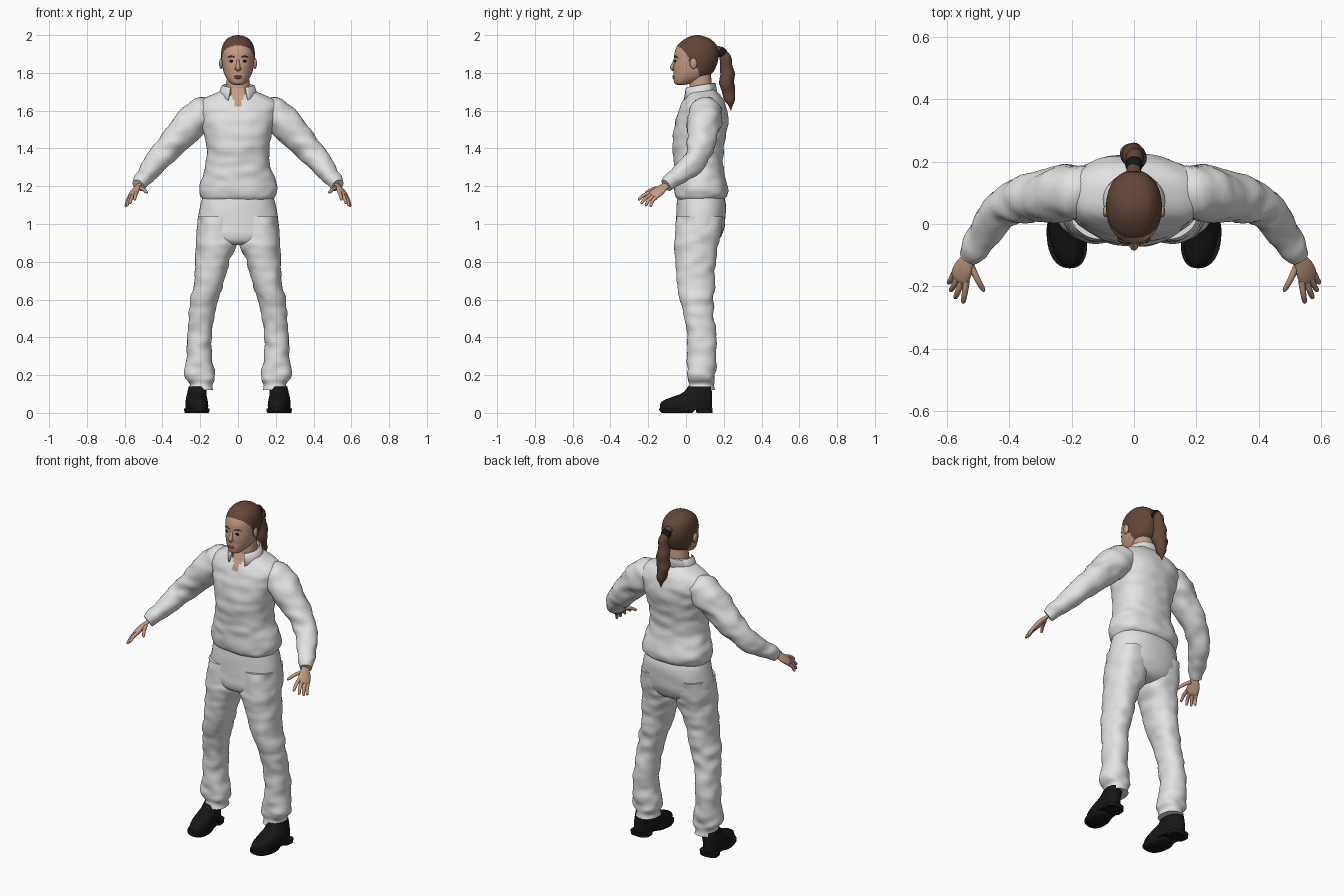
import bpy, bmesh, math
from mathutils import Vector, noise

if "Cube" in bpy.data.objects:
    bpy.data.objects.remove(bpy.data.objects["Cube"])


def material(name, r, g, b):
    m = bpy.data.materials.new(name)
    m.diffuse_color = (r, g, b, 1)
    m.use_nodes = True
    m.node_tree.nodes["Principled BSDF"].inputs["Base Color"].default_value = m.diffuse_color
    return m


CLOTH = material("white_cloth", 0.76, 0.76, 0.76)
SKIN = material("skin", 0.56, 0.33, 0.225)
HAIR = material("brown_hair", 0.125, 0.06, 0.04)
BLACK = material("black_leather", 0.008, 0.008, 0.008)
LIPS = material("lips", 0.42, 0.19, 0.14)


def smooth_rows(rows, sub):
    """Catmull-Rom interpolation between rows of numbers."""
    out = []
    for i in range(len(rows) - 1):
        a, b, c, d = (rows[max(0, min(len(rows) - 1, i + k))] for k in (-1, 0, 1, 2))
        for j in range(sub):
            t = j / sub
            out.append([0.5 * (2 * q + (r - p) * t + (2 * p - 5 * q + 4 * r - s) * t * t
                               + (3 * q - p - 3 * r + s) * t ** 3)
                        for p, q, r, s in zip(a, b, c, d)])
    return out + [list(rows[-1])]


def skin_rings(name, rings, mats, rule=None, angle=60):
    bm = bmesh.new()
    loops = [[bm.verts.new(p) for p in ring] for ring in rings]
    n = len(loops[0])
    for a, b in zip(loops, loops[1:]):
        for i in range(n):
            bm.faces.new((a[i], a[(i + 1) % n], b[(i + 1) % n], b[i]))
    bm.faces.new(loops[0])
    bm.faces.new(loops[-1])
    bmesh.ops.recalc_face_normals(bm, faces=bm.faces)
    if rule:
        for f in bm.faces:
            f.material_index = rule(f.calc_center_median())
    return finish(name, bm, mats, angle)


def finish(name, bm, mats, angle=60):
    me = bpy.data.meshes.new(name)
    bm.to_mesh(me)
    bm.free()
    for m in mats:
        me.materials.append(m)
    ob = bpy.data.objects.new(name, me)
    bpy.context.collection.objects.link(ob)
    bpy.ops.object.select_all(action='DESELECT')
    ob.select_set(True)
    bpy.context.view_layer.objects.active = ob
    bpy.ops.object.shade_smooth_by_angle(angle=math.radians(angle))
    return ob


def wrinkle(p, amount):
    return amount * noise.noise(Vector((p.x * 12, p.y * 12, p.z * 22)))


def loft(name, rows, mats, s=1, n=40, sub=4, power=2.3, fold=0, shear=0, rule=None):
    """Rows are (z, front y, back y, half width, centre x)."""
    rings = []
    for z, yf, yb, hw, cx in smooth_rows(rows, sub):
        ring = []
        for i in range(n):
            a = 2 * math.pi * i / n
            c, d = math.cos(a), math.sin(a)
            u = math.copysign(abs(c) ** (2 / power), c)
            v = math.copysign(abs(d) ** (2 / power), d)
            y = (yf + yb) / 2 + v * (yb - yf) / 2
            p = Vector((cx + u * hw + shear * y, y, z))
            w = wrinkle(p, fold)
            ring.append((s * (p.x + w * c), p.y + w * d, z))
        rings.append(ring)
    return skin_rings(name, rings, mats, rule)


def tube(name, rows, mat, s=1, n=20, sub=4, flat=1.0, ref=(1, 0.3, 0), fold=0):
    """Rows are (x, y, z, radius)."""
    pts = smooth_rows(rows, sub)
    rings = []
    for i, (x, y, z, r) in enumerate(pts):
        t = (Vector(pts[min(i + 1, len(pts) - 1)][:3]) - Vector(pts[max(i - 1, 0)][:3])).normalized()
        u = Vector(ref)
        u = (u - t * u.dot(t)).normalized()
        v = t.cross(u)
        ring = []
        for k in range(n):
            a = 2 * math.pi * k / n
            d = u * math.cos(a) + v * math.sin(a) * flat
            p = Vector((x, y, z)) + d * max(r, 0.001)
            p += d * wrinkle(p, fold)
            ring.append((s * p.x, p.y, p.z))
        rings.append(ring)
    return skin_rings(name, rings, [mat])


def ball(name, loc, size, mat):
    bm = bmesh.new()
    bmesh.ops.create_uvsphere(bm, u_segments=16, v_segments=10, radius=1)
    for v in bm.verts:
        v.co = Vector(loc) + Vector(a * b for a, b in zip(v.co, size))
    return finish(name, bm, [mat])


# Shirt with an open V neck
loft("shirt", [(1.13, -.045, .195, .185, 0), (1.15, -.056, .217, .2, 0), (1.19, -.06, .222, .206, 0),
               (1.25, -.062, .206, .19, 0), (1.32, -.062, .195, .17, 0), (1.40, -.07, .2, .166, 0),
               (1.48, -.068, .215, .18, 0), (1.55, -.055, .222, .2, 0), (1.60, -.037, .22, .212, 0),
               (1.64, -.022, .207, .205, 0), (1.67, -.004, .19, .168, 0), (1.70, .008, .165, .1, 0),
               (1.72, .015, .15, .07, 0)],
     [CLOTH, SKIN], n=96, sub=6, fold=.007,
     rule=lambda c: int(c.z > 1.6 and c.y < .06 and abs(c.x) < (c.z - 1.6) * .42))

# Seat of the trousers
loft("trouser_seat", [(1.17, -.04, .19, .18, 0), (1.10, -.05, .212, .2, 0), (1.0, -.055, .206, .215, 0),
                      (.94, -.058, .188, .213, 0), (.905, -.045, .16, .17, 0), (.89, -.02, .12, .08, 0)],
     [CLOTH], fold=.004)

# Neck and folded collar
loft("neck", [(1.58, .0, .14, .06, 0), (1.70, .015, .14, .062, 0), (1.76, .02, .135, .06, 0),
              (1.81, .02, .13, .055, 0)], [SKIN], power=2)
bm = bmesh.new()
rows = []
for i in range(33):
    a = math.radians(28 + 304 * i / 32)
    back = (1 - math.cos(a)) / 2
    rows.append([bm.verts.new((r * math.sin(a), .072 - q * math.cos(a), z0 + (z1 - z0) * back))
                 for r, q, z0, z1 in ((.074, .07, 1.66, 1.68), (.078, .076, 1.722, 1.748), (.088, .084, 1.715, 1.745),
                                      (.112, .096, 1.648, 1.685))])
for a, b in zip(rows, rows[1:]):
    for k in range(3):
        bm.faces.new((a[k], b[k], b[k + 1], a[k + 1]))
bmesh.ops.recalc_face_normals(bm, faces=bm.faces)
collar = finish("collar", bm, [CLOTH], 50)
collar.modifiers.new("thickness", 'SOLIDIFY').thickness = .006

# Head, with the hair coloured above a hairline
LINE = [(-.2, 1.95), (-.045, 1.945), (-.02, 1.925), (.01, 1.89), (.022, 1.835), (.06, 1.825),
        (.075, 1.775), (.11, 1.745), (.3, 1.74)]


def hairline(c):
    for (y0, z0), (y1, z1) in zip(LINE, LINE[1:]):
        if y0 <= c.y < y1:
            return int(c.z > z0 + (z1 - z0) * (c.y - y0) / (y1 - y0))
    return 1


loft("head", [(1.737, -.048, -.005, .02, 0), (1.745, -.061, .03, .038, 0), (1.77, -.066, .10, .06, 0),
              (1.80, -.066, .14, .075, 0), (1.83, -.067, .158, .082, 0), (1.87, -.063, .17, .088, 0),
              (1.91, -.06, .172, .089, 0), (1.95, -.042, .16, .08, 0), (1.98, -.005, .127, .058, 0),
              (1.995, .028, .09, .03, 0), (2.0, .052, .066, .006, 0)],
     [SKIN, HAIR], n=96, sub=8, power=2.1, rule=hairline)

# Face
tube("nose", [(0, -.056, 1.878, .006), (0, -.066, 1.85, .009), (0, -.072, 1.828, .013), (0, -.062, 1.814, .009)],
     SKIN, n=12)
ball("upper_lip", (0, -.066, 1.782, ), (.021, .006, .005), LIPS)
ball("lower_lip", (0, -.065, 1.773), (.018, .006, .005), LIPS)
for s, side in ((1, "left"), (-1, "right")):
    ball(side + "_eye", (s * .034, -.056, 1.862), (.013, .005, .006), BLACK)
    tube(side + "_eyebrow", [(.016, -.0615, 1.882, .002), (.036, -.057, 1.888, .0035), (.054, -.046, 1.882, .002)],
         HAIR, s, n=8, ref=(0, 0, 1))
    ball(side + "_nostril_wing", (s * .011, -.066, 1.821), (.007, .007, .006), SKIN)
    ball(side + "_ear", (s * .09, .04, 1.85), (.01, .019, .029), SKIN)

# Ponytail and hair tie
tube("ponytail", [(0, .165, 1.918, .022), (0, .19, 1.91, .018), (0, .21, 1.865, .032), (0, .217, 1.77, .04),
                  (0, .226, 1.69, .033), (0, .234, 1.635, .018), (0, .238, 1.6, .003)], HAIR, n=28, fold=.012)
tube("hair_tie", [(0, .172, 1.92, .016), (0, .182, 1.915, .026), (0, .195, 1.9, .027), (0, .203, 1.885, .018)], BLACK)

for s, side in ((1, "left"), (-1, "right")):
    # Sleeve
    tube(side + "_sleeve", [(.13, .105, 1.585, .07), (.19, .105, 1.578, .088), (.27, .09, 1.512, .087),
                            (.35, .08, 1.42, .073), (.42, .05, 1.34, .062), (.475, -.02, 1.275, .054),
                            (.512, -.075, 1.228, .044), (.53, -.103, 1.205, .037)],
         CLOTH, s, n=32, sub=6, fold=.012)
    # Hand
    across = (.045, .035, -.03)
    tube(side + "_palm", [(.515, -.085, 1.22, .023), (.529, -.112, 1.2, .024), (.545, -.14, 1.178, .034),
                          (.557, -.168, 1.156, .036), (.562, -.18, 1.147, .026)], SKIN, s, flat=.45, ref=across)
    for name, base, tip in (("index_finger", (.537, -.183, 1.168), (.548, -.255, 1.128)),
                            ("middle_finger", (.551, -.178, 1.158), (.574, -.24, 1.108)),
                            ("ring_finger", (.565, -.17, 1.149), (.588, -.216, 1.096)),
                            ("little_finger", (.576, -.158, 1.142), (.595, -.19, 1.092)),
                            ("thumb", (.522, -.135, 1.192), (.48, -.217, 1.165))):
        a, b = Vector(base), Vector(tip)
        mid = a.lerp(b, .5) + Vector((0, -.003, .005))
        tube(f"{side}_{name}", [(*a, .011), (*mid, .0095), (*a.lerp(b, .9), .0075), (*b, .002)],
             SKIN, s, n=12)
    # Trouser leg
    loft(side + "_trouser_leg", [(1.04, -.05, .2, .095, .112), (.93, -.058, .185, .108, .111),
                                 (.88, -.06, .167, .106, .115), (.8, -.055, .16, .09, .136),
                                 (.7, -.047, .152, .08, .153), (.6, -.034, .145, .073, .177),
                                 (.52, -.01, .148, .066, .192), (.4, .006, .16, .064, .204),
                                 (.3, .01, .158, .067, .207), (.22, .006, .155, .082, .204),
                                 (.18, .008, .152, .08, .2), (.15, .012, .148, .062, .198),
                                 (.12, .013, .148, .061, .198)], [CLOTH], s, n=48, sub=6, fold=.01)
    # Shoe: upper, sole and heel
    loft(side + "_shoe_upper", [(.015, -.136, .135, .057, .218), (.045, -.138, .138, .058, .218),
                                (.065, -.12, .138, .056, .218), (.085, -.072, .138, .053, .216),
                                (.105, -.02, .137, .05, .212), (.14, .012, .135, .047, .206)],
         [BLACK], s, shear=.1)
    loft(side + "_shoe_sole", [(0, -.13, .035, .058, .22), (.012, -.141, .045, .064, .22),
                               (.024, -.142, .05, .063, .22)], [BLACK], s, shear=.1, sub=2)
    loft(side + "_shoe_heel", [(0, .055, .14, .055, .218), (.024, .05, .142, .057, .218)],
         [BLACK], s, power=3, shear=.1, sub=1)
